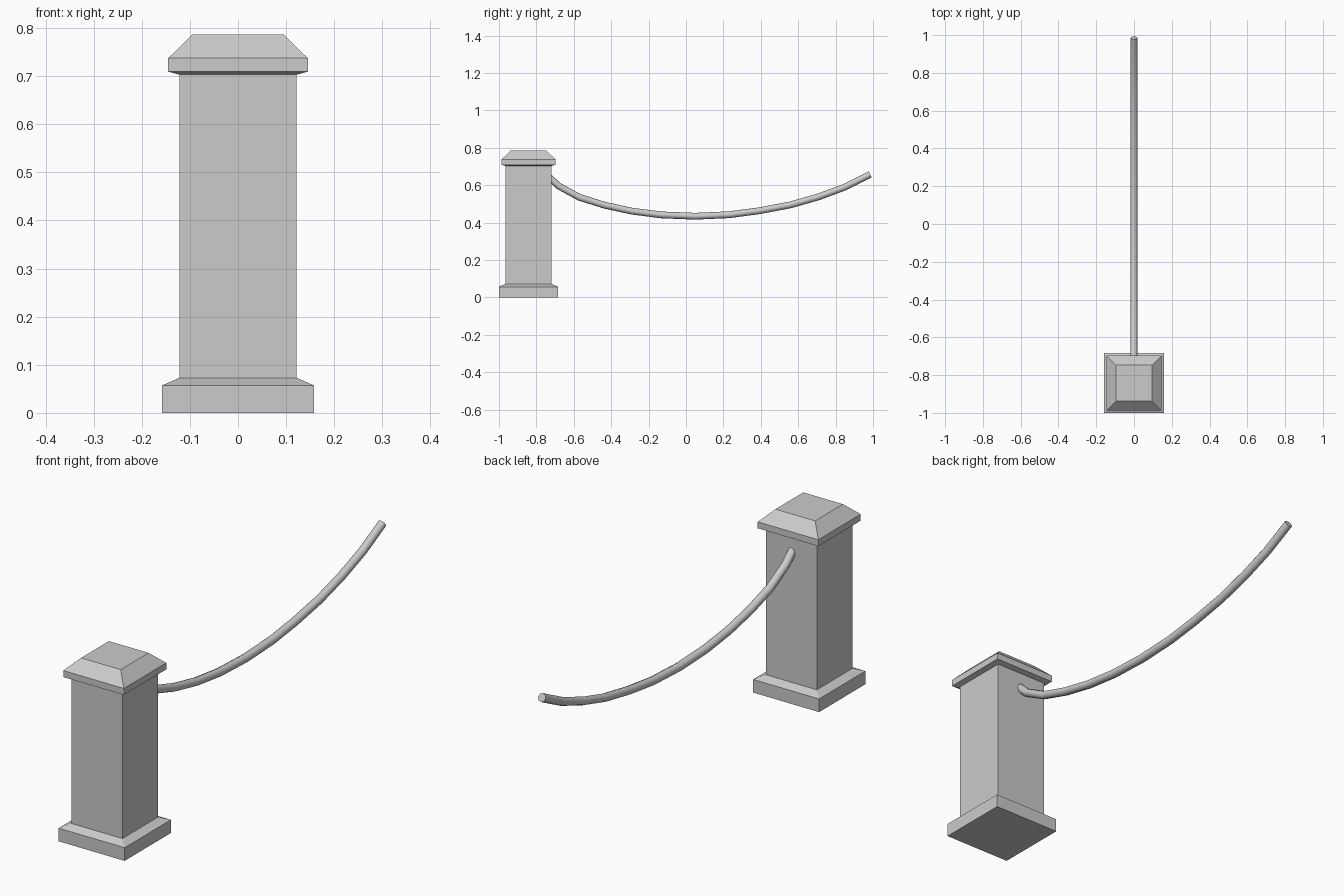
import bpy, bmesh

if "Cube" in bpy.data.objects:
    bpy.data.objects.remove(bpy.data.objects["Cube"])

POST_Y = -0.842


def square_stack(name, rings):
    """Closed square solid lofted through (half width, height) rings."""
    bm = bmesh.new()
    loops = [[bm.verts.new((sx * h, POST_Y + sy * h, z))
              for sx, sy in ((-1, -1), (1, -1), (1, 1), (-1, 1))]
             for h, z in rings]
    for a, b in zip(loops, loops[1:]):
        for i in range(4):
            j = (i + 1) % 4
            bm.faces.new((a[i], a[j], b[j], b[i]))
    bm.faces.new(loops[0][::-1])
    bm.faces.new(loops[-1])
    me = bpy.data.meshes.new(name)
    bm.to_mesh(me)
    bm.free()
    ob = bpy.data.objects.new(name, me)
    bpy.context.collection.objects.link(ob)


# Stone post: plinth, shaft and bevelled cap in one profile
square_stack("post", [(0.158, 0), (0.158, 0.057), (0.122, 0.073), (0.122, 0.703),
                      (0.145, 0.709), (0.145, 0.737), (0.095, 0.786)])

# Sagging rope, an eight-sided smooth tube
path = [(-0.735, 0.645), (-0.68, 0.595), (-0.57, 0.535), (-0.435, 0.493), (-0.288, 0.461),
        (-0.13, 0.441), (0.05, 0.434), (0.23, 0.442), (0.39, 0.463), (0.555, 0.494),
        (0.71, 0.538), (0.85, 0.59), (0.985, 0.658)]
curve = bpy.data.curves.new("rope", "CURVE")
curve.dimensions = "3D"
curve.bevel_depth = 0.018
curve.bevel_resolution = 2
curve.use_fill_caps = True
spline = curve.splines.new("POLY")
spline.points.add(len(path) - 1)
for p, (y, z) in zip(spline.points, path):
    p.co = (0, y, z, 1)
spline.use_smooth = True
rope = bpy.data.objects.new("rope", curve)
bpy.context.collection.objects.link(rope)
